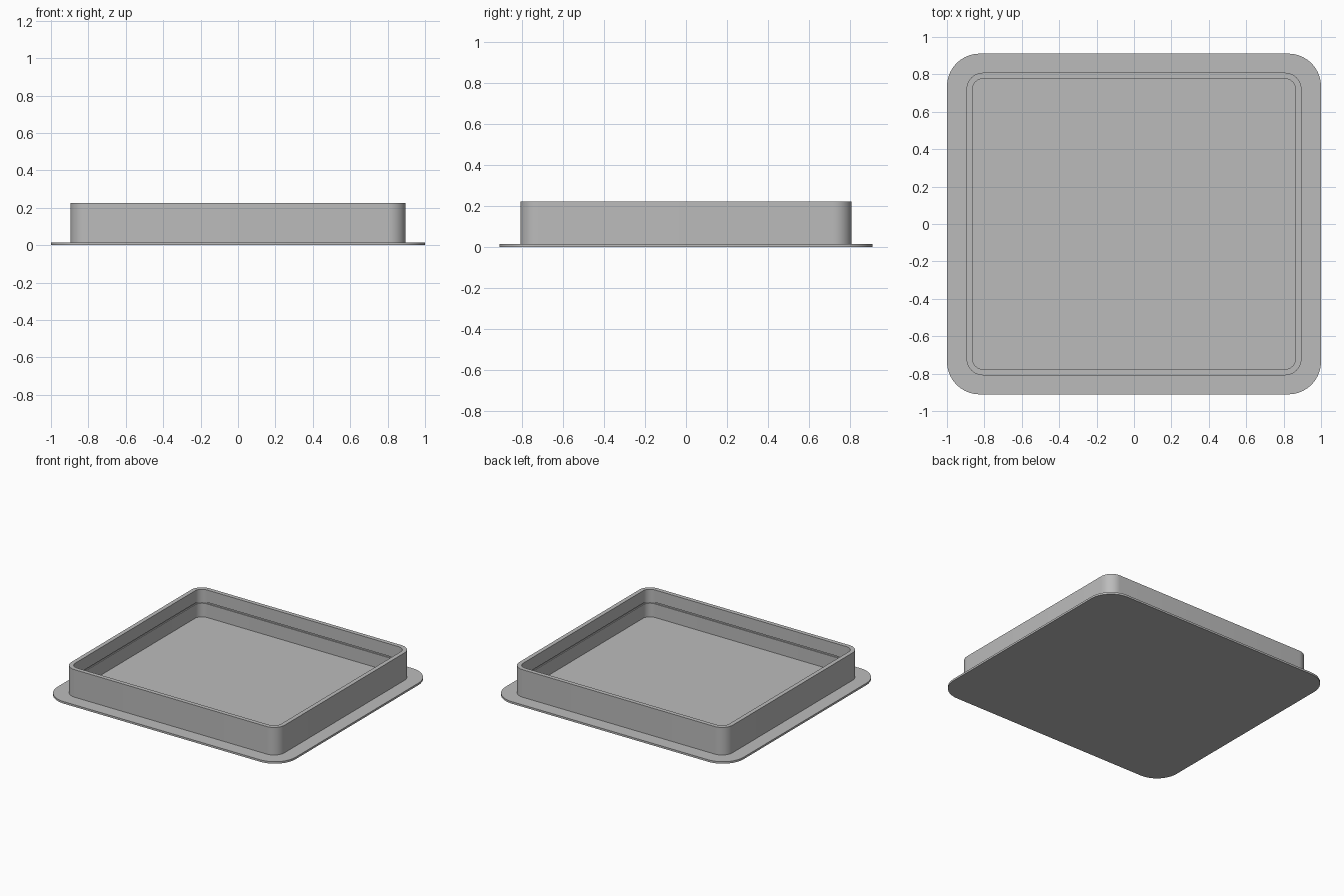
import bpy, bmesh, math

if "Cube" in bpy.data.objects:
    bpy.data.objects.remove(bpy.data.objects["Cube"])

gray = bpy.data.materials.new("mid gray")
gray.diffuse_color = (0.5, 0.5, 0.5, 1)
gray.use_nodes = True
gray.node_tree.nodes["Principled BSDF"].inputs["Base Color"].default_value = gray.diffuse_color


def rounded_ring(bm, hx, hy, r, z, steps=10):
    """Loop of vertices around a rounded rectangle."""
    ring = []
    for k, (sx, sy) in enumerate([(1, 1), (-1, 1), (-1, -1), (1, -1)]):
        for i in range(steps + 1):
            a = math.pi / 2 * (k + i / steps)
            ring.append(bm.verts.new((sx * (hx - r) + r * math.cos(a),
                                      sy * (hy - r) + r * math.sin(a), z)))
    return ring


# Section from the underside, round the flange, over the wall, to the floor:
# half width, half depth, corner radius, height
T, TOP = 0.015, 0.224
outer = (0.896, 0.809, 0.09)
inner = (0.864, 0.777, 0.058)
slot = (0.872, 0.785, 0.066)
section = [
    (1.0, 0.911, 0.175, 0.0), (1.0, 0.911, 0.175, T),    # flange
    (*outer, T), (*outer, TOP),                          # outer wall
    (*inner, TOP), (*inner, 0.13),                       # rim, upper inner wall
    (*slot, 0.13), (*slot, 0.118),                       # snap groove
    (*inner, 0.118), (*inner, T),                        # lower inner wall
]

bm = bmesh.new()
rings = [rounded_ring(bm, *s) for s in section]
for a, b in zip(rings, rings[1:]):
    n = len(a)
    for i in range(n):
        j = (i + 1) % n
        bm.faces.new((a[i], a[j], b[j], b[i]))
bm.faces.new(rings[0][::-1])   # underside
bm.faces.new(rings[-1])        # tray floor
bmesh.ops.recalc_face_normals(bm, faces=bm.faces)

mesh = bpy.data.meshes.new("tray_lid")
bm.to_mesh(mesh)
bm.free()
mesh.materials.append(gray)
lid = bpy.data.objects.new("tray_lid", mesh)
bpy.context.collection.objects.link(lid)
bpy.context.view_layer.objects.active = lid
lid.select_set(True)
bpy.ops.object.shade_smooth_by_angle(angle=math.radians(30))
